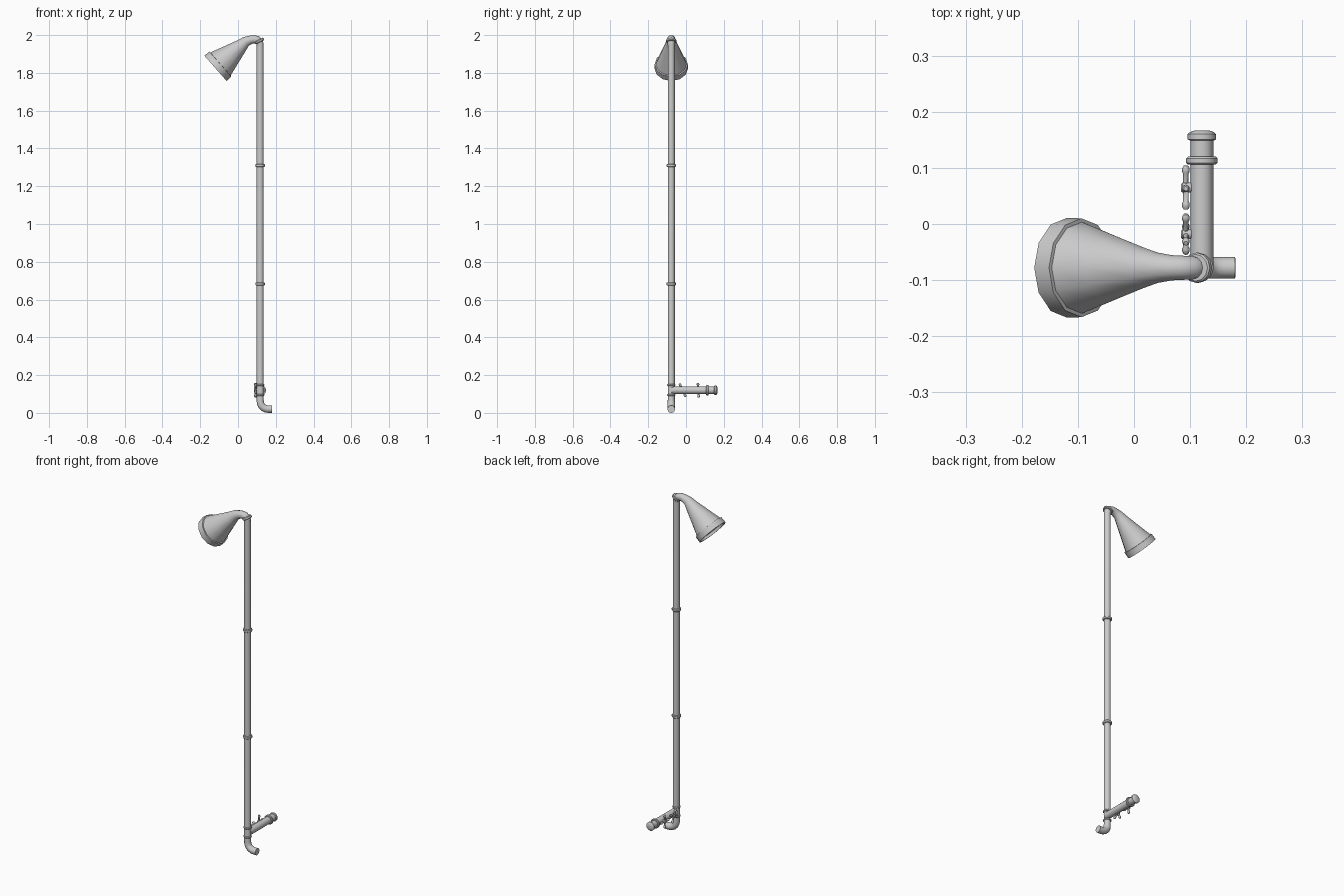
import bpy, bmesh, math
from mathutils import Vector

if "Cube" in bpy.data.objects:
    bpy.data.objects.remove(bpy.data.objects["Cube"])

SIDES = 12
PX, PY = 0.117, -0.078          # riser axis


def loft(name, rings, ref, sides=SIDES, cap=(True, True)):
    """Skin circles given as (centre, tangent, radius)."""
    bm = bmesh.new()
    loops = []
    for c, t, r in rings:
        t = Vector(t).normalized()
        u = Vector(ref)
        u = (u - t * u.dot(t)).normalized()
        v = t.cross(u)
        loops.append([bm.verts.new(Vector(c) + r * (math.cos(a) * u + math.sin(a) * v))
                      for a in (2 * math.pi * i / sides for i in range(sides))])
    for a, b in zip(loops, loops[1:]):
        for i in range(sides):
            j = (i + 1) % sides
            bm.faces.new((a[i], a[j], b[j], b[i]))
    if cap[0]:
        bm.faces.new(loops[0][::-1])
    if cap[1]:
        bm.faces.new(loops[-1])
    bmesh.ops.recalc_face_normals(bm, faces=bm.faces)
    me = bpy.data.meshes.new(name)
    bm.to_mesh(me)
    bm.free()
    ob = bpy.data.objects.new(name, me)
    bpy.context.collection.objects.link(ob)
    bpy.ops.object.select_all(action='DESELECT')
    bpy.context.view_layer.objects.active = ob
    ob.select_set(True)
    bpy.ops.object.shade_smooth_by_angle(angle=math.radians(40))
    return ob


def sweep(name, pts, radii, ref=(0, 1, 0), **kw):
    pts = [Vector(p) for p in pts]
    n = len(pts)
    return loft(name, [(p, pts[min(i + 1, n - 1)] - pts[max(i - 1, 0)], r)
                       for i, (p, r) in enumerate(zip(pts, radii))], ref, **kw)


def lathe(name, origin, axis, profile, ref=(0, 1, 0), **kw):
    axis = Vector(axis).normalized()
    return loft(name, [(Vector(origin) + axis * s, axis, r) for s, r in profile], ref, **kw)


def collar(name, origin, axis, r, h, ref=(0, 1, 0)):
    b = 0.003
    return lathe(name, origin, axis, [(-h / 2, r - b), (-h / 2 + b, r), (h / 2 - b, r), (h / 2, r - b)], ref)


# Riser with curved spout, hollow at its open end
pts = [(PX, PY, 1.96), (PX, PY, 0.07)]
for k in range(1, 6):
    a = math.radians(90 * k / 5)
    pts.append((PX + 0.042 * (1 - math.cos(a)), PY, 0.062 - 0.042 * math.sin(a)))
pts.append((0.18, PY, 0.02))
riser = sweep("riser_pipe", pts, [0.0185] * 2 + [0.0195] * 6)
riser.data.polygons[-1].select = False
lathe("spout_lip", (0.18, PY, 0.02), (-1, 0, 0), [(0.0, 0.02), (-0.0005, 0.017), (0.0, 0.015)], cap=(False, True))

# Pipe collars
for i, z in enumerate((0.683, 1.31)):
    collar(f"pipe_collar_{i}", (PX, PY, z), (0, 0, 1), 0.025, 0.016)
for i, z in enumerate((0.095, 0.148)):
    collar(f"junction_ring_{i}", (PX, PY, z), (0, 0, 1), 0.0225, 0.01)
collar("neck_collar", (0.113, PY, 1.969), (-0.45, 0, 0.89), 0.027, 0.015)

# Shower head: curved neck flaring into a cone
d = Vector((-0.75, 0, -0.66)).normalized()
rim = Vector((-0.119, PY, 1.824))
neck = [(PX, PY, 1.945), (0.114, PY, 1.963), (0.102, PY, 1.975), (0.085, PY, 1.978), (0.067, PY, 1.975)]
cone = [rim - d * s for s in (0.215, 0.18, 0.1, 0.033)]
sweep("shower_head_cone", neck + cone,
      [0.0185, 0.02, 0.021, 0.0215, 0.0225, 0.027, 0.0365, 0.061, 0.082])
lathe("shower_head_rim", rim, d,
      [(-0.035, 0.08), (-0.034, 0.088), (0, 0.089), (0, 0.081), (-0.014, 0.079)])

# Side arm with ring and end cap
AX, AZ = 0.121, 0.12
lathe("side_arm", (AX, 0, AZ), (0, 1, 0), [(PY, 0.0205), (0.152, 0.0205)], ref=(0, 0, 1))
collar("arm_ring", (AX, 0.113, AZ), (0, 1, 0), 0.028, 0.014, ref=(0, 0, 1))
lathe("arm_end_cap", (AX, 0, AZ), (0, 1, 0),
      [(0.149, 0.022), (0.151, 0.0255), (0.16, 0.0255), (0.164, 0.021), (0.167, 0.012)], ref=(0, 0, 1))

# Two cross-handle taps
HX = 0.0925
for n, (y, tilt) in enumerate(((0.065, 3), (-0.018, 25))):
    hub = Vector((HX, y, AZ))
    lathe(f"tap_hub_{n}", hub, (1, 0, 0), [(-0.009, 0.006), (-0.006, 0.009), (0.006, 0.009), (0.02, 0.008)])
    for k in range(4):
        a = math.radians(tilt + 90 * k)
        dr = (0, math.cos(a), math.sin(a))
        lathe(f"tap_spoke_{n}_{k}", hub, dr,
              [(0, 0.005), (0.025, 0.005), (0.028, 0.0068), (0.034, 0.0068), (0.039, 0.004)],
              ref=(1, 0, 0), sides=8)
